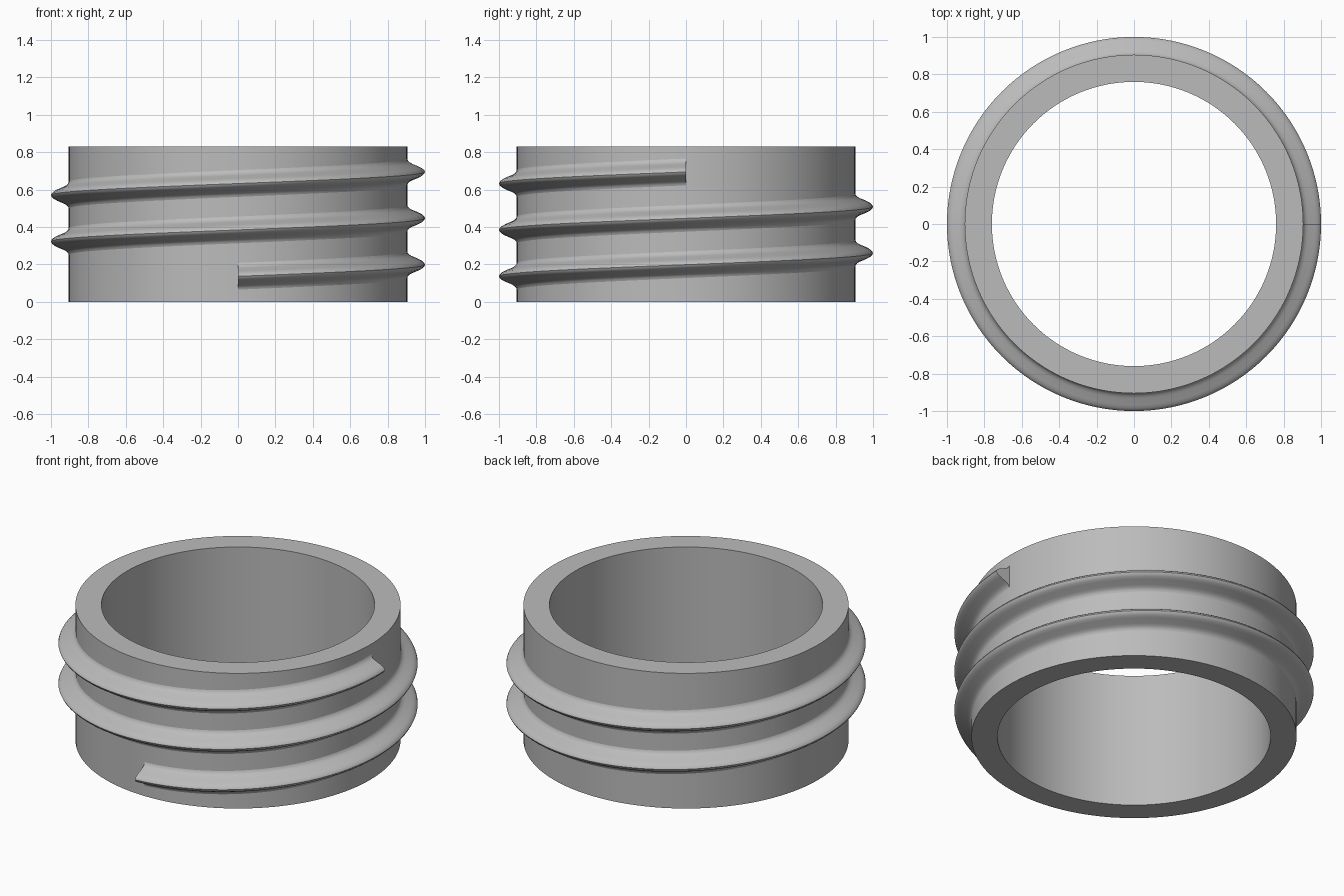
import bpy
import bmesh
from math import cos, sin, pi

cube = bpy.data.objects.get("Cube")
if cube:
    bpy.data.objects.remove(cube, do_unlink=True)

SEGMENTS = 128            # steps per full turn
OUTER, INNER, HEIGHT = 0.905, 0.76, 0.83
START_Z, PITCH, TURNS = 0.137, 0.248, 2.25

grey = bpy.data.materials.new("plain grey")
grey.use_nodes = True
colour = (0.5, 0.5, 0.5, 1)
grey.diffuse_color = colour
grey.node_tree.nodes["Principled BSDF"].inputs["Base Color"].default_value = colour


def sweep(name, profile, steps, rise, closed):
    """Turn a closed (radius, height) profile about z, starting at the front."""
    bm = bmesh.new()
    rings = []
    for i in range(steps if closed else steps + 1):
        a = -pi / 2 + 2 * pi * i / SEGMENTS
        lift = rise * i / SEGMENTS
        rings.append([bm.verts.new((r * cos(a), r * sin(a), z + lift))
                      for r, z in profile])
    n = len(profile)
    for i in range(steps):
        a, b = rings[i], rings[(i + 1) % len(rings)]
        for j in range(n):
            k = (j + 1) % n
            bm.faces.new((a[j], b[j], b[k], a[k]))
    if not closed:
        bm.faces.new(rings[0])
        bm.faces.new(rings[-1][::-1])
    bmesh.ops.recalc_face_normals(bm, faces=bm.faces)
    mesh = bpy.data.meshes.new(name)
    bm.to_mesh(mesh)
    bm.free()
    mesh.materials.append(grey)
    obj = bpy.data.objects.new(name, mesh)
    bpy.context.collection.objects.link(obj)
    bpy.ops.object.select_all(action='DESELECT')
    obj.select_set(True)
    bpy.context.view_layer.objects.active = obj
    bpy.ops.object.shade_smooth_by_angle(angle=pi / 5)
    return obj


# Plain tube
sweep("neck_ring", [(INNER, 0), (OUTER, 0), (OUTER, HEIGHT), (INNER, HEIGHT)],
      SEGMENTS, 0, True)

# Helical thread: rounded crest, filleted roots, buried base
half = [(0.904, 0.075), (0.908, 0.062), (0.917, 0.052), (0.932, 0.043),
        (0.968, 0.028), (0.985, 0.019), (0.996, 0.009)]
section = ([(0.88, -0.075)] + [(r, -d) for r, d in half] + [(1.0, 0)]
           + [(r, d) for r, d in reversed(half)] + [(0.88, 0.075)])
sweep("screw_thread", [(r, z + START_Z) for r, z in section],
      int(SEGMENTS * TURNS), PITCH, False)
